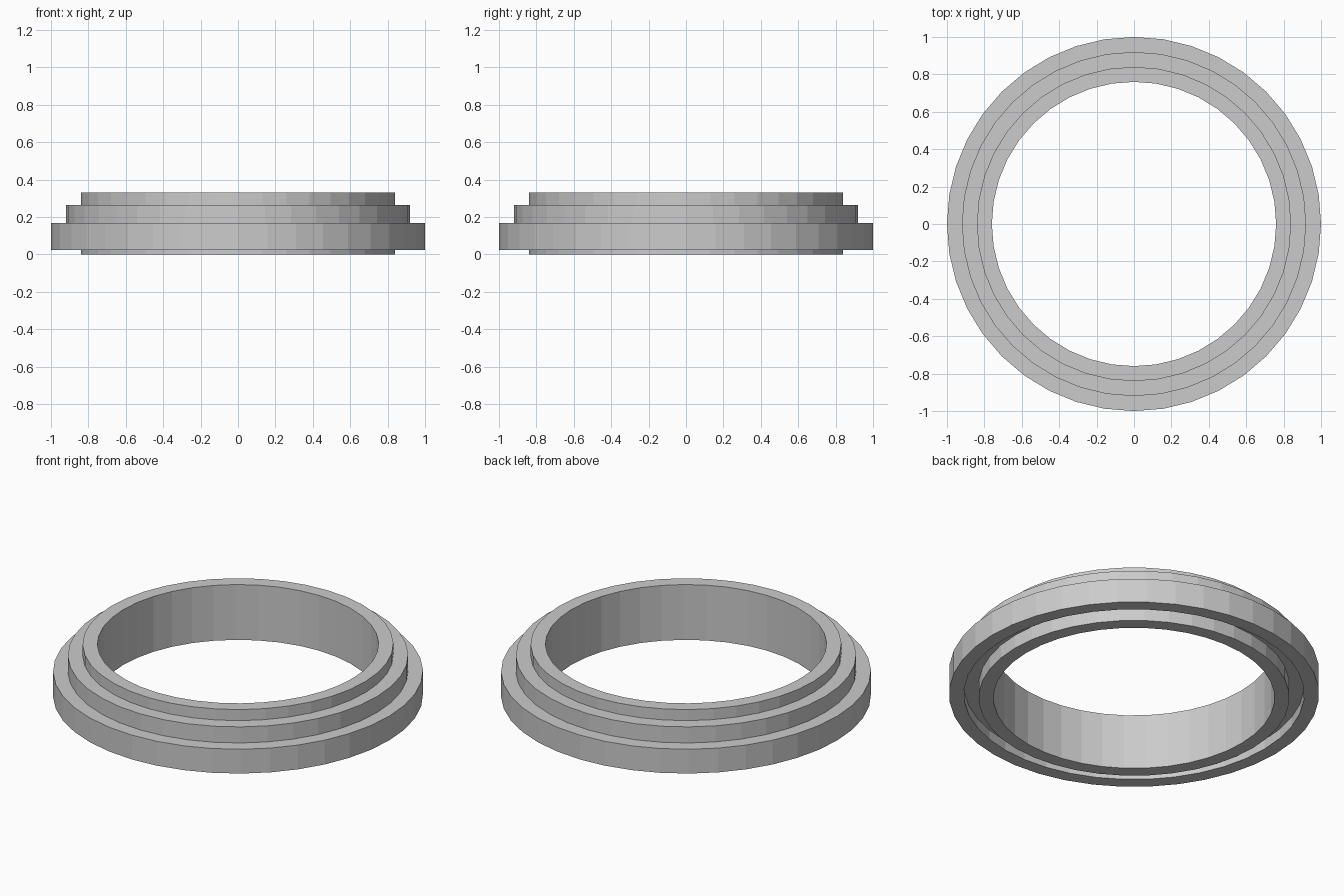
import bpy, bmesh
from math import cos, sin, tau

if "Cube" in bpy.data.objects:
    bpy.data.objects.remove(bpy.data.objects["Cube"])

SEGMENTS = 40

# Cross-section (radius, height): three stepped tiers with a groove underneath
PROFILE = [
    (0.76, 0.0), (0.84, 0.0),        # bottom of inner sleeve
    (0.84, 0.08), (0.92, 0.08),      # groove roof
    (0.92, 0.023), (1.0, 0.023),     # underside of outer flange
    (1.0, 0.168), (0.92, 0.168),     # flange top
    (0.92, 0.264), (0.84, 0.264),    # middle step
    (0.84, 0.33), (0.76, 0.33),      # top rim
]


def lathe(name, profile, segments):
    """Revolve a closed profile around z, flat shaded."""
    bm = bmesh.new()
    rings = [[bm.verts.new((r * cos(tau * i / segments), r * sin(tau * i / segments), z))
              for r, z in profile] for i in range(segments)]
    n = len(profile)
    for i in range(segments):
        a, b = rings[i], rings[(i + 1) % segments]
        for j in range(n):
            k = (j + 1) % n
            bm.faces.new((a[j], b[j], b[k], a[k]))
    bmesh.ops.recalc_face_normals(bm, faces=bm.faces)
    mesh = bpy.data.meshes.new(name)
    bm.to_mesh(mesh)
    bm.free()
    obj = bpy.data.objects.new(name, mesh)
    bpy.context.collection.objects.link(obj)
    return obj


# Stepped ring
lathe("stepped_ring", PROFILE, SEGMENTS)
